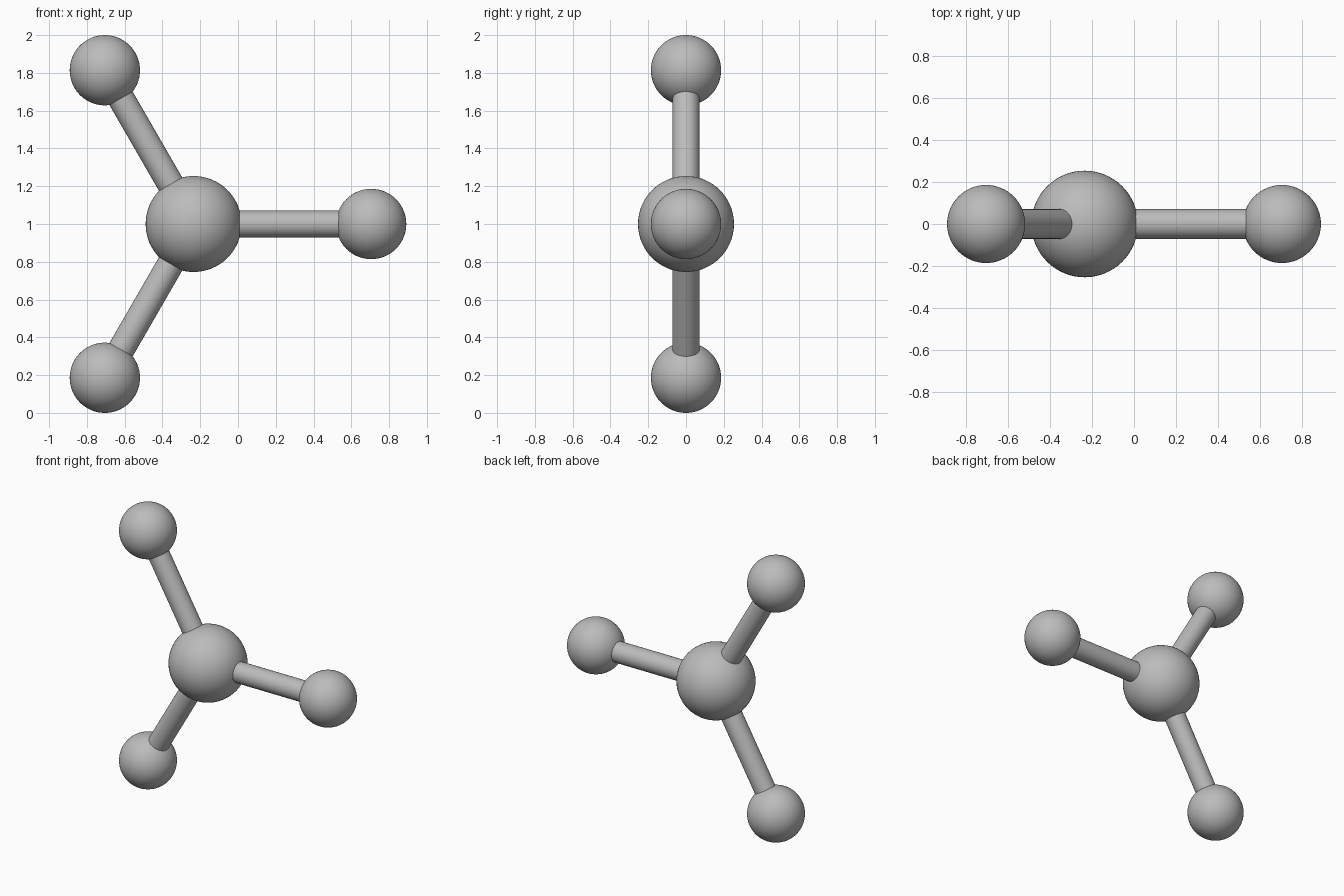
import bpy
import math
from mathutils import Vector

cube = bpy.data.objects.get("Cube")
if cube:
    bpy.data.objects.remove(cube, do_unlink=True)

# Single grey material
grey = bpy.data.materials.new("plain_grey")
grey.use_nodes = True
colour = (0.5, 0.5, 0.5, 1)
grey.diffuse_color = colour
grey.node_tree.nodes["Principled BSDF"].inputs["Base Color"].default_value = colour

HUB = Vector((-0.235, 0, 1))
REACH = 0.94
HUB_RADIUS, BALL_RADIUS, ROD_RADIUS = 0.254, 0.186, 0.071


def finish(name):
    obj = bpy.context.object
    obj.name = name
    obj.data.materials.append(grey)
    bpy.ops.object.shade_smooth_by_angle(angle=math.radians(40))


def ball(name, centre, radius):
    bpy.ops.mesh.primitive_uv_sphere_add(
        segments=64, ring_count=32, radius=radius, location=centre)
    finish(name)


def rod(name, start, end):
    axis = end - start
    bpy.ops.mesh.primitive_cylinder_add(
        vertices=48, radius=ROD_RADIUS, depth=axis.length,
        location=(start + end) / 2,
        rotation=axis.to_track_quat("Z", "Y").to_euler())
    finish(name)


# Central ball
ball("centre_ball", HUB, HUB_RADIUS)

# Three arms in one upright plane, evenly spaced around the centre
for side, degrees in (("left", 0), ("upper", 120), ("lower", 240)):
    angle = math.radians(degrees)
    direction = Vector((math.cos(angle), 0, math.sin(angle)))
    tip = HUB + direction * REACH
    # Rod ends stay hidden inside the balls
    rod(side + "_rod", HUB + direction * HUB_RADIUS * 0.7,
        tip - direction * BALL_RADIUS * 0.6)
    ball(side + "_ball", tip, BALL_RADIUS)
